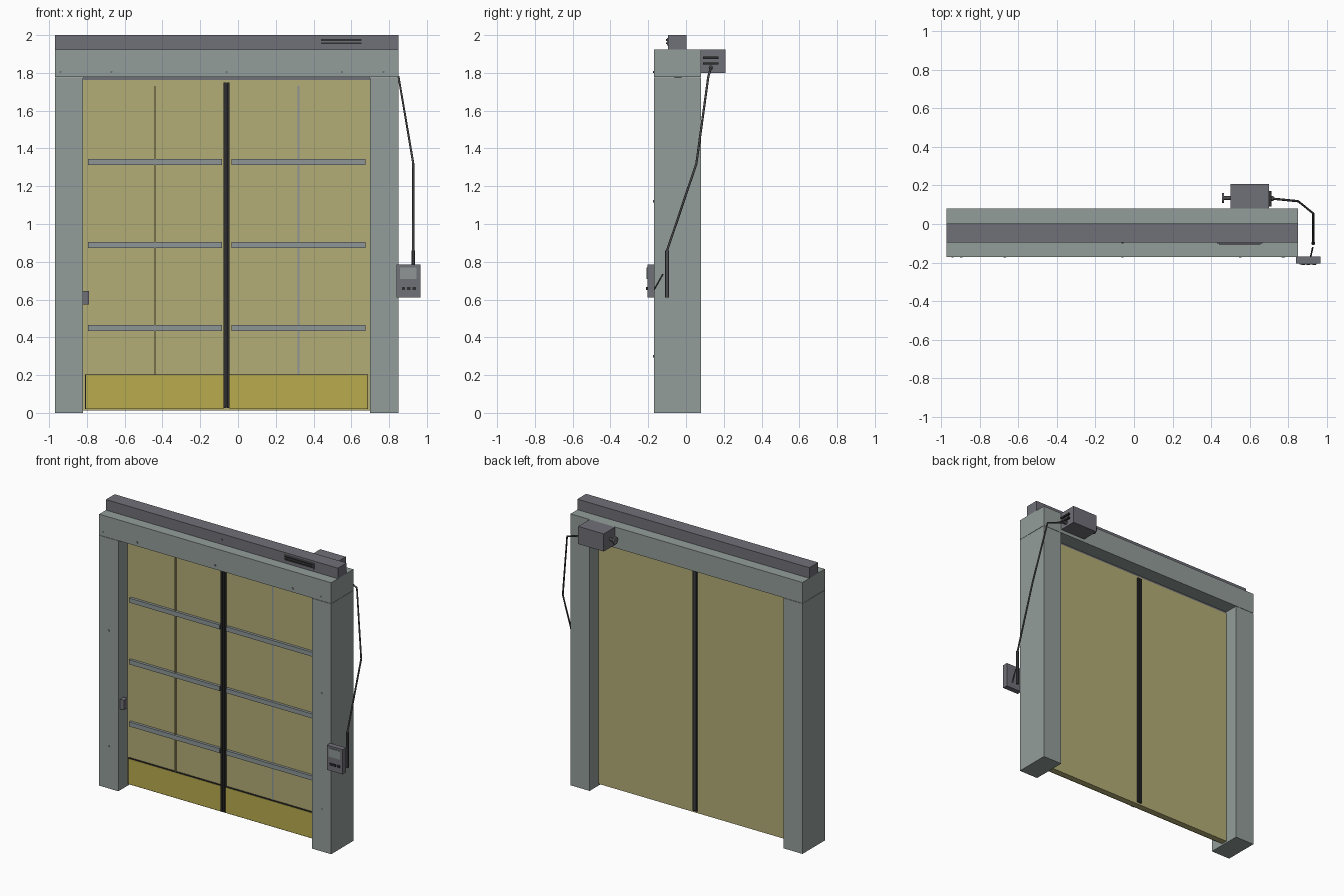
import bpy
from mathutils import Vector

if "Cube" in bpy.data.objects:
    bpy.data.objects.remove(bpy.data.objects["Cube"])


def material(name, r, g, b):
    """Flat colour from 0-255 display values."""
    m = bpy.data.materials.new(name)
    lin = [((c / 255 + 0.055) / 1.055) ** 2.4 for c in (r, g, b)]
    m.diffuse_color = (*lin, 1)
    m.use_nodes = True
    m.node_tree.nodes["Principled BSDF"].inputs["Base Color"].default_value = m.diffuse_color
    return m


FRAME = material("frame grey", 148, 158, 155)
DARK = material("housing grey", 112, 112, 120)
CLEAR = material("curtain yellow", 180, 173, 118)
YELLOW = material("bottom yellow", 186, 171, 78)
BAR = material("bar grey", 142, 150, 150)
BLACK = material("rubber black", 46, 46, 48)
CABLE = material("cable grey", 78, 78, 82)
SCREEN = material("screen grey", 142, 150, 150)


def box(name, mat, x, y, z):
    """Box from min/max pairs."""
    bpy.ops.mesh.primitive_cube_add(size=1)
    o = bpy.context.object
    o.name = name
    for v in o.data.vertices:
        v.co = Vector([p[0] if c < 0 else p[1] for c, p in zip(v.co, (x, y, z))])
    o.data.materials.append(mat)
    return o


def rod(name, mat, a, b, r, sides=12):
    """Cylinder between two points."""
    a, b = Vector(a), Vector(b)
    bpy.ops.mesh.primitive_cylinder_add(vertices=sides, radius=r, depth=(b - a).length,
                                        location=(a + b) / 2)
    o = bpy.context.object
    o.name = name
    o.rotation_euler = (b - a).to_track_quat('Z', 'Y').to_euler()
    o.data.materials.append(mat)
    bpy.ops.object.shade_smooth_by_angle()
    return o


def cable(name, mat, points, r):
    """Round cable along a polyline."""
    c = bpy.data.curves.new(name, 'CURVE')
    c.dimensions = '3D'
    c.bevel_depth = r
    c.bevel_resolution = 1
    c.use_fill_caps = True
    s = c.splines.new('POLY')
    s.points.add(len(points) - 1)
    for p, co in zip(s.points, points):
        p.co = (*co, 1)
    c.materials.append(mat)
    bpy.context.collection.objects.link(bpy.data.objects.new(name, c))


# Frame: two posts, lintel and top housing
DEPTH = (-0.17, 0.08)
box("left_post", FRAME, (-0.97, -0.82), DEPTH, (0, 1.775))
box("right_post", FRAME, (0.70, 0.85), DEPTH, (0, 1.775))
box("lintel", FRAME, (-0.97, 0.85), DEPTH, (1.777, 1.925))
box("top_housing", DARK, (-0.97, 0.85), (-0.095, 0.003), (1.925, 2.0))

# Vent on the housing
box("vent_plate", DARK, (0.43, 0.665), (-0.101, -0.095), (1.945, 1.985))
for z in (1.957, 1.974):
    box("vent_slot", BLACK, (0.44, 0.655), (-0.107, -0.1), (z - 0.005, z + 0.005))

# Frame bolts
for x in (-0.94, -0.67, -0.06, 0.55, 0.77):
    rod("lintel_bolt", DARK, (x, -0.169, 1.805), (x, -0.174, 1.805), 0.006, 8)
for x in (-0.895, 0.775):
    for z in (0.3, 1.12):
        rod("post_bolt", FRAME, (x, -0.169, z), (x, -0.174, z), 0.006, 8)
rod("housing_bolt", DARK, (-0.06, -0.094, 1.96), (-0.06, -0.1, 1.96), 0.006, 8)

# Door curtain
MID = -0.06
box("door_curtain", CLEAR, (-0.82, 0.70), (-0.065, -0.02), (0.012, 1.762))
box("top_seal", DARK, (-0.82, 0.70), (-0.06, -0.025), (1.762, 1.777))
for side in (-1, 1):
    # Bottom panel, bars and centre seal of each leaf
    def span(a, b):
        return tuple(sorted((MID + side * a, MID + side * b)))
    box("bottom_panel", YELLOW, span(0.016, 0.745), (-0.078, -0.064), (0.02, 0.2))
    box("panel_edge", BLACK, span(0.016, 0.745), (-0.076, -0.064), (0.2, 0.204))
    box("panel_side_edge", BLACK, span(0.745, 0.749), (-0.076, -0.064), (0.02, 0.204))
    for z in (0.45, 0.89, 1.328):
        box("cross_bar", BAR, span(0.025, 0.735), (-0.084, -0.064), (z - 0.016, z + 0.016))
    box("centre_seal", BLACK, span(0.002, 0.016), (-0.088, -0.01), (0.025, 1.748))
box("centre_gap", CABLE, (MID - 0.003, MID + 0.003), (-0.08, -0.015), (0.03, 1.745))
box("left_rib", CLEAR, (-0.443, -0.437), (-0.077, -0.064), (0.204, 1.73))
box("right_rib", BAR, (0.315, 0.325), (-0.068, -0.064), (0.204, 1.73))

# Sensor on the left post
box("sensor", DARK, (-0.82, -0.79), (-0.15, -0.11), (0.575, 0.645))

# Drive motor behind the lintel
box("motor", DARK, (0.50, 0.70), (0.08, 0.208), (1.80, 1.925))
rod("motor_shaft", CABLE, (0.455, 0.135, 1.86), (0.50, 0.135, 1.86), 0.01)
rod("shaft_flange", DARK, (0.455, 0.135, 1.86), (0.465, 0.135, 1.86), 0.026, 16)
for z in (1.85, 1.88):
    box("motor_vent", BLACK, (0.699, 0.713), (0.09, 0.172), (z - 0.006, z + 0.006))
rod("cable_gland", CABLE, (0.70, 0.132, 1.828), (0.722, 0.132, 1.828), 0.012)

# Cable and conduit to the control box
cable("motor_cable", CABLE, [(0.71, 0.132, 1.828), (0.85, 0.118, 1.78),
                             (0.928, 0.055, 1.32), (0.928, -0.10, 0.86),
                             (0.928, -0.10, 0.80)], 0.006)
rod("conduit", CABLE, (0.928, -0.10, 0.61), (0.928, -0.10, 0.86), 0.01)
rod("box_cable", CABLE, (0.925, -0.122, 0.735), (0.915, -0.17, 0.65), 0.004, 8)

# Control box with screen and buttons
box("control_box", DARK, (0.84, 0.965), (-0.205, -0.167), (0.61, 0.785))
box("screen", SCREEN, (0.858, 0.945), (-0.209, -0.204), (0.71, 0.77))
for x in (0.876, 0.903, 0.934):
    box("button", BLACK, (x - 0.009, x + 0.009), (-0.212, -0.204), (0.65, 0.666))
